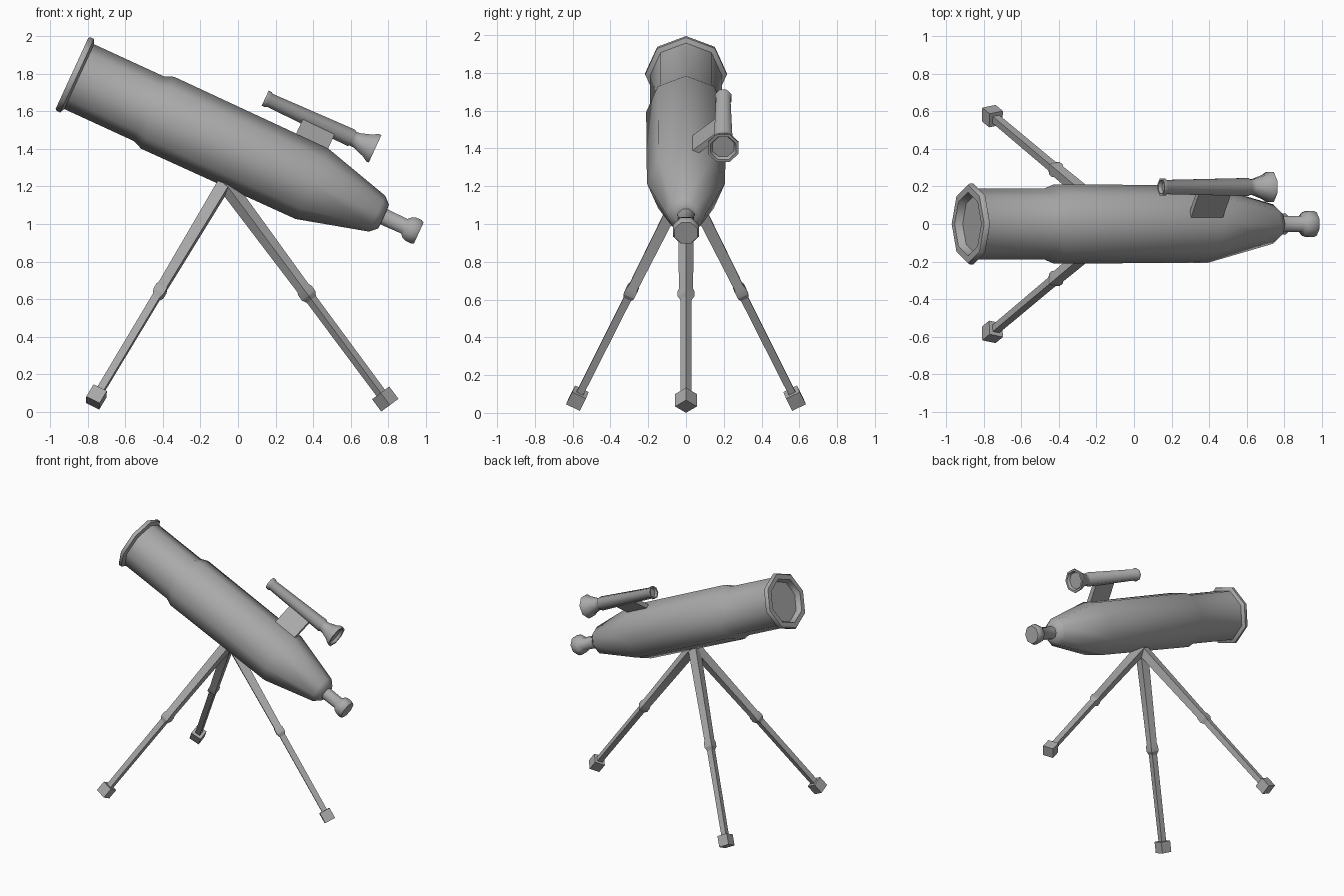
import bpy, bmesh, math
from mathutils import Vector

cube = bpy.data.objects.get("Cube")
if cube:
    bpy.data.objects.remove(cube, do_unlink=True)

grey = bpy.data.materials.new("plain_grey")
grey.use_nodes = True
grey.diffuse_color = (0.4, 0.4, 0.4, 1)
grey.node_tree.nodes["Principled BSDF"].inputs["Base Color"].default_value = (0.4, 0.4, 0.4, 1)


def finish(name, bm, angle):
    bmesh.ops.recalc_face_normals(bm, faces=bm.faces)
    mesh = bpy.data.meshes.new(name)
    bm.to_mesh(mesh)
    bm.free()
    mesh.materials.append(grey)
    obj = bpy.data.objects.new(name, mesh)
    bpy.context.collection.objects.link(obj)
    bpy.ops.object.select_all(action="DESELECT")
    obj.select_set(True)
    bpy.context.view_layer.objects.active = obj
    bpy.ops.object.shade_smooth_by_angle(angle=math.radians(angle))
    return obj


def lathe(name, origin, axis, side, profile, sides, turn=0.0, angle=50):
    """Sweep (distance, radius) pairs round an axis, capping both ends."""
    bm = bmesh.new()
    axis = axis.normalized()
    up = side.cross(axis).normalized()
    rings = []
    for dist, radius in profile:
        ring = []
        for i in range(sides):
            a = 2 * math.pi * (i + turn) / sides
            ring.append(bm.verts.new(origin + axis * dist
                                     + (up * math.cos(a) + side * math.sin(a)) * radius))
        rings.append(ring)
    for r0, r1 in zip(rings, rings[1:]):
        for i in range(sides):
            j = (i + 1) % sides
            bm.faces.new((r0[i], r0[j], r1[j], r1[i]))
    bm.faces.new(rings[0])
    bm.faces.new(rings[-1])
    return finish(name, bm, angle)


# Main tube, tilted down towards the eyepiece
tilt = math.radians(24.7)
AXIS = Vector((math.cos(tilt), 0, -math.sin(tilt)))
NORMAL = Vector((math.sin(tilt), 0, math.cos(tilt)))
SIDE = Vector((0, 1, 0))
FRONT = Vector((-0.885, 0, 1.803))

lathe("main_tube", FRONT, AXIS, SIDE,
      [(0.04, 0.155), (0.0, 0.17), (0.0, 0.208), (0.01, 0.216), (0.03, 0.216),
       (0.042, 0.19), (0.45, 0.19), (0.503, 0.211), (1.408, 0.207),
       (1.79, 0.105), (1.828, 0.07), (1.83, 0.04)], 8)
lathe("eyepiece", FRONT, AXIS, SIDE,
      [(1.81, 0.048), (1.95, 0.046), (1.968, 0.066), (1.99, 0.074),
       (2.02, 0.074), (2.035, 0.066)], 8, 0.5)

# Finder scope, parallel to the main tube on its left shoulder
finder_front = FRONT + AXIS * 0.991 + NORMAL * 0.31 + SIDE * 0.197
lathe("finder_scope", finder_front, AXIS, SIDE,
      [(0.02, 0.034), (0.0, 0.038), (0.0, 0.048), (0.018, 0.048), (0.026, 0.041),
       (0.505, 0.052), (0.515, 0.044), (0.54, 0.046), (0.6, 0.068), (0.63, 0.087),
       (0.645, 0.087), (0.645, 0.072), (0.625, 0.062)], 8, 0.5)

# Slanted bracket joining the finder to the tube
bm = bmesh.new()
ends = []
for dist in (1.22, 1.408):
    ends.append([bm.verts.new(FRONT + AXIS * dist + SIDE * y + NORMAL * n)
                 for y, n in ((0.0, 0.165), (0.16, 0.295), (0.18, 0.27), (0.03, 0.145))])
bm.faces.new(ends[0])
bm.faces.new(ends[1])
for i in range(4):
    j = (i + 1) % 4
    bm.faces.new((ends[0][i], ends[0][j], ends[1][j], ends[1][i]))
finish("finder_bracket", bm, 30)

# Tripod: square two-stage legs set edge-up, each with a block foot
APEX = Vector((-0.07, 0, 1.22))
feet = {"rear_leg": (0.785, 0, 0.067),
        "left_leg": (-0.755, 0.575, 0.078),
        "right_leg": (-0.755, -0.575, 0.078)}
for name, foot in feet.items():
    run = Vector(foot) - APEX
    length = run.length
    side = Vector((0, 0, 1)).cross(run).normalized()
    lathe(name, APEX, run, side,
          [(0.0, 0.046), (0.70, 0.037), (0.715, 0.044), (0.75, 0.044),
           (0.775, 0.03), (length, 0.028)], 4, angle=20)
    lathe(name + "_foot", APEX, run, side,
          [(length - 0.041, 0.057), (length + 0.041, 0.057)], 4, angle=20)
